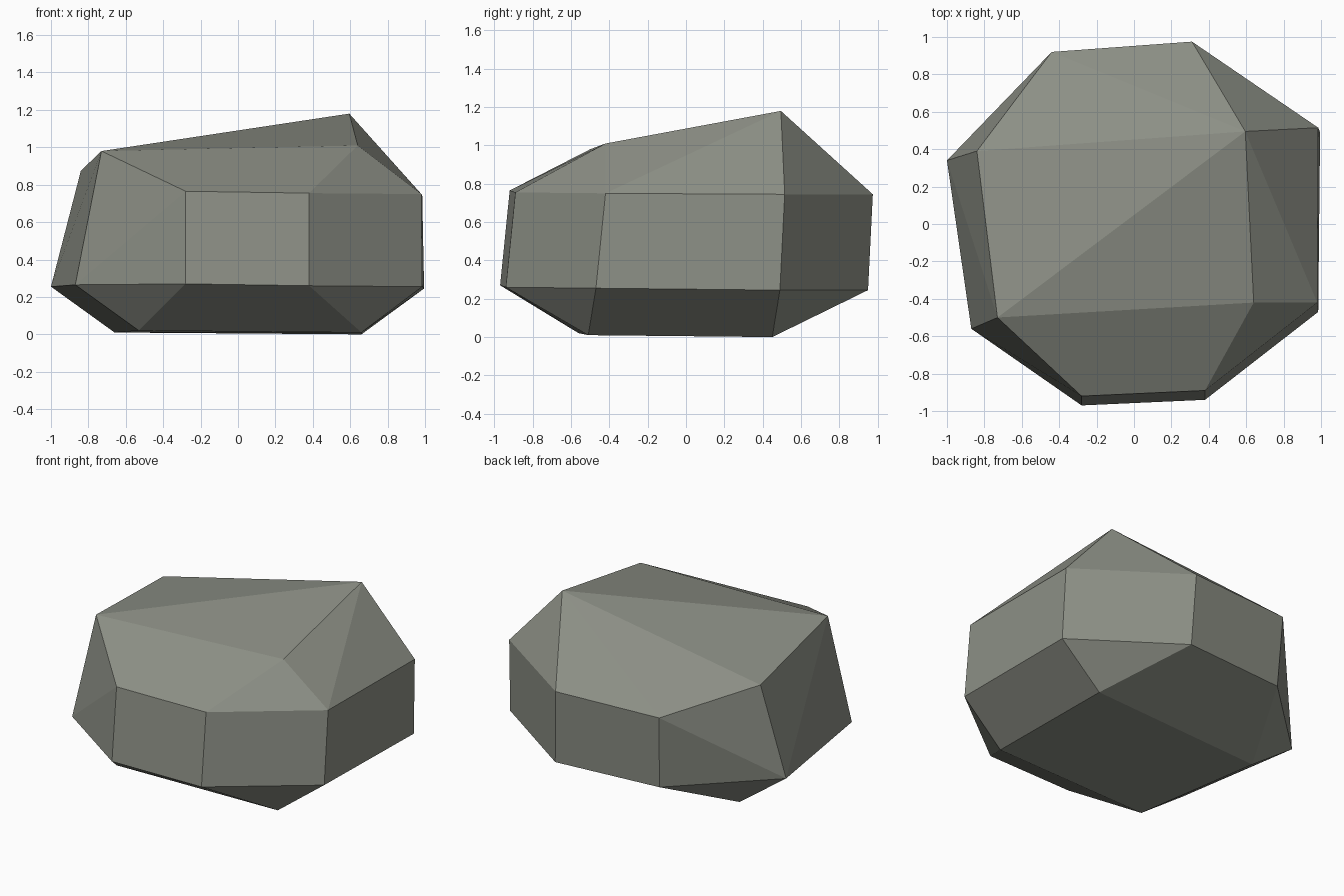
import bpy, bmesh, math

# Corner rings of the faceted boulder, from the ground up
base = [(-0.66, 0.36, 0.01), (-0.53, -0.56, 0.02), (0.66, -0.51, 0.01), (0.66, 0.45, 0.0)]
lower_belt = [(-1.0, 0.34, 0.255), (-0.87, -0.56, 0.265), (-0.28, -0.97, 0.27),
              (0.38, -0.94, 0.26), (0.985, -0.47, 0.255), (0.995, 0.49, 0.245),
              (0.33, 0.95, 0.245), (-0.42, 0.89, 0.25)]
upper_belt = [(-0.28, -0.92, 0.765), (0.38, -0.89, 0.755), (0.98, -0.42, 0.75),
              (0.985, 0.515, 0.745), (0.31, 0.975, 0.745), (-0.44, 0.92, 0.743)]
crown = [(-0.84, 0.39, 0.875), (-0.73, -0.50, 0.98), (0.64, -0.42, 1.01), (0.595, 0.495, 1.18)]

# Wrap the rings in a convex skin and merge nearly flat facets
bm = bmesh.new()
for point in base + lower_belt + upper_belt + crown:
    bm.verts.new(point)
bmesh.ops.convex_hull(bm, input=bm.verts[:])
bmesh.ops.dissolve_limit(bm, angle_limit=math.radians(4), verts=bm.verts[:], edges=bm.edges[:])
bmesh.ops.recalc_face_normals(bm, faces=bm.faces[:])

mesh = bpy.data.meshes.new("boulder")
bm.to_mesh(mesh)
bm.free()

# Single stone colour
stone = bpy.data.materials.new("grey stone")
stone.diffuse_color = (0.265, 0.278, 0.238, 1)
mesh.materials.append(stone)

boulder = bpy.data.objects.new("boulder", mesh)
bpy.context.collection.objects.link(boulder)
